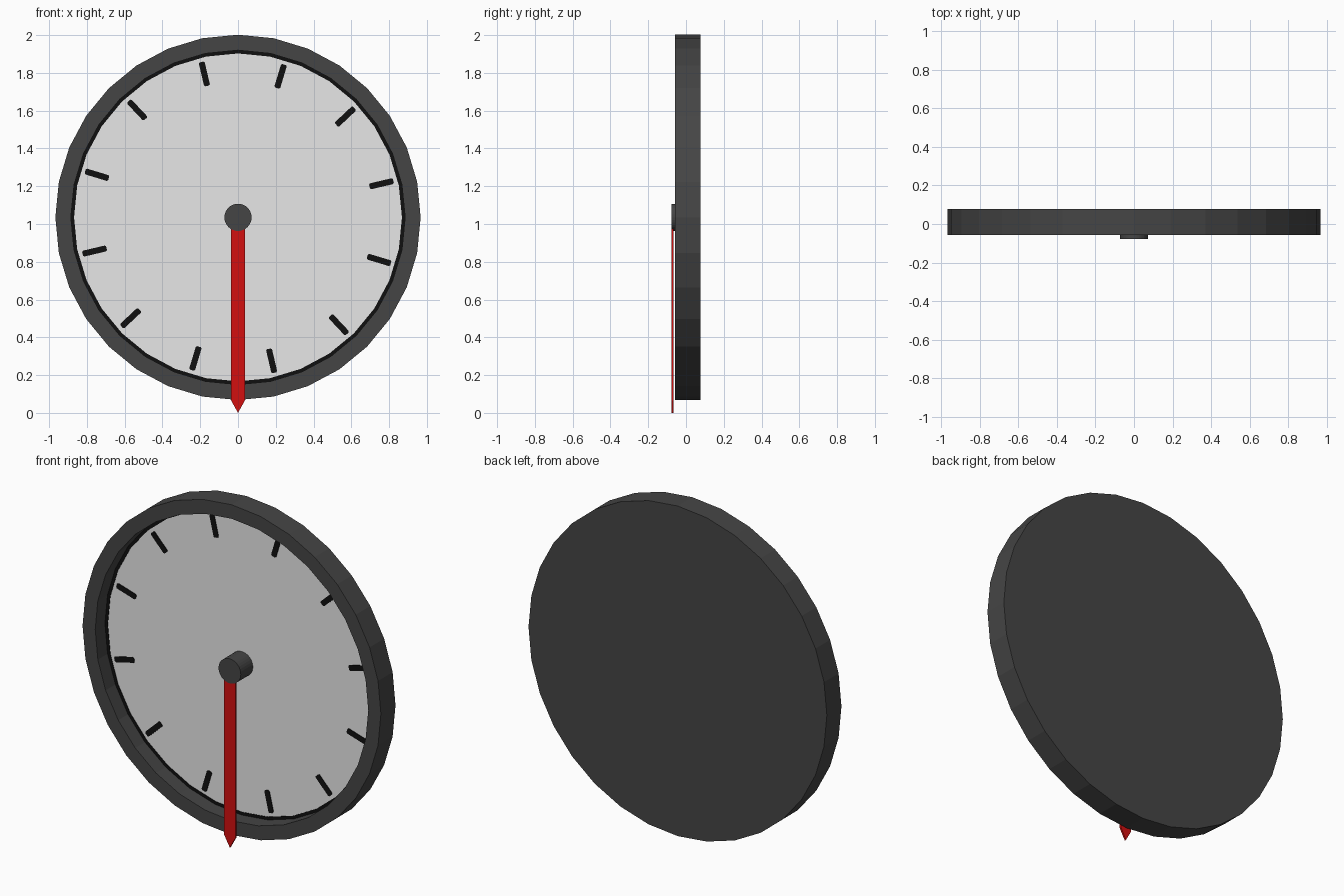
import bpy, bmesh, math
from mathutils import Matrix, Vector

cube = bpy.data.objects.get("Cube")
if cube:
    bpy.data.objects.remove(cube, do_unlink=True)

CENTRE_Z = 1.035
SIDES = 32
BACK, FRONT, DIAL = 0.077, -0.058, 0.035


def material(name, rgb):
    mat = bpy.data.materials.new(name)
    mat.use_nodes = True
    colour = (*rgb, 1)
    mat.diffuse_color = colour
    mat.node_tree.nodes["Principled BSDF"].inputs["Base Color"].default_value = colour
    return mat


charcoal = material("charcoal", (0.06, 0.06, 0.06))
white = material("dial white", (0.8, 0.8, 0.8))
black = material("marking black", (0.005, 0.005, 0.005))
red = material("hand red", (0.65, 0.005, 0.005))


def finish(bm, name, mat):
    bmesh.ops.recalc_face_normals(bm, faces=bm.faces)
    mesh = bpy.data.meshes.new(name)
    bm.to_mesh(mesh)
    bm.free()
    mesh.materials.append(mat)
    obj = bpy.data.objects.new(name, mesh)
    bpy.context.collection.objects.link(obj)
    return obj


def lathe(name, profile, mat, closed=False):
    """Spin (radius, y) points round the clock axis; cap open ends."""
    bm = bmesh.new()
    rings = []
    for r, y in profile:
        ring = []
        for i in range(SIDES):
            a = math.tau * i / SIDES
            ring.append(bm.verts.new((r * math.sin(a), y, CENTRE_Z + r * math.cos(a))))
        rings.append(ring)
    pairs = list(zip(rings, rings[1:]))
    if closed:
        pairs.append((rings[-1], rings[0]))
    else:
        bm.faces.new(rings[0])
        bm.faces.new(rings[-1])
    for a, b in pairs:
        for i in range(SIDES):
            j = (i + 1) % SIDES
            bm.faces.new((a[i], a[j], b[j], b[i]))
    return finish(bm, name, mat)


def plate(name, outline, y_front, y_back, mat):
    """Extrude an (x, z) outline along y."""
    bm = bmesh.new()
    face = bm.faces.new([bm.verts.new((x, y_front, z)) for x, z in outline])
    extruded = bmesh.ops.extrude_face_region(bm, geom=[face])["geom"]
    verts = [v for v in extruded if isinstance(v, bmesh.types.BMVert)]
    bmesh.ops.translate(bm, verts=verts, vec=(0, y_back - y_front, 0))
    return finish(bm, name, mat)


# Shallow dish: back, outer wall, front rim and recess
lathe("case", [(0.967, BACK), (0.967, FRONT), (0.885, FRONT), (0.885, DIAL + 0.01)], charcoal)

# Dial and its dark border
lathe("dial", [(0.884, DIAL + 0.008), (0.884, DIAL)], white)
lathe("dial_border", [(0.885, DIAL), (0.885, DIAL - 0.003),
                      (0.868, DIAL - 0.003), (0.868, DIAL)], black, closed=True)

# Twelve hour marks with clipped corners
w, c = 0.016, 0.006
mark = [(-w, 0.721), (-w + c, 0.715), (w - c, 0.715), (w, 0.721),
        (w, 0.839), (w - c, 0.845), (c - w, 0.845), (-w, 0.839)]
for i in range(12):
    turn = Matrix.Rotation(math.radians(-16.8 - 30 * i), 2)
    points = [turn @ Vector(p) for p in mark]
    plate(f"hour_mark_{i + 1}", [(p.x, p.y + CENTRE_Z) for p in points],
          DIAL - 0.004, DIAL + 0.001, black)

# Central hub and pointed hand
lathe("hub", [(0.072, DIAL), (0.072, -0.077)], charcoal)
h = 0.036
plate("hand", [(-h, CENTRE_Z), (-h, 0.065), (0, 0), (h, 0.065), (h, CENTRE_Z)],
      -0.076, -0.066, red)
